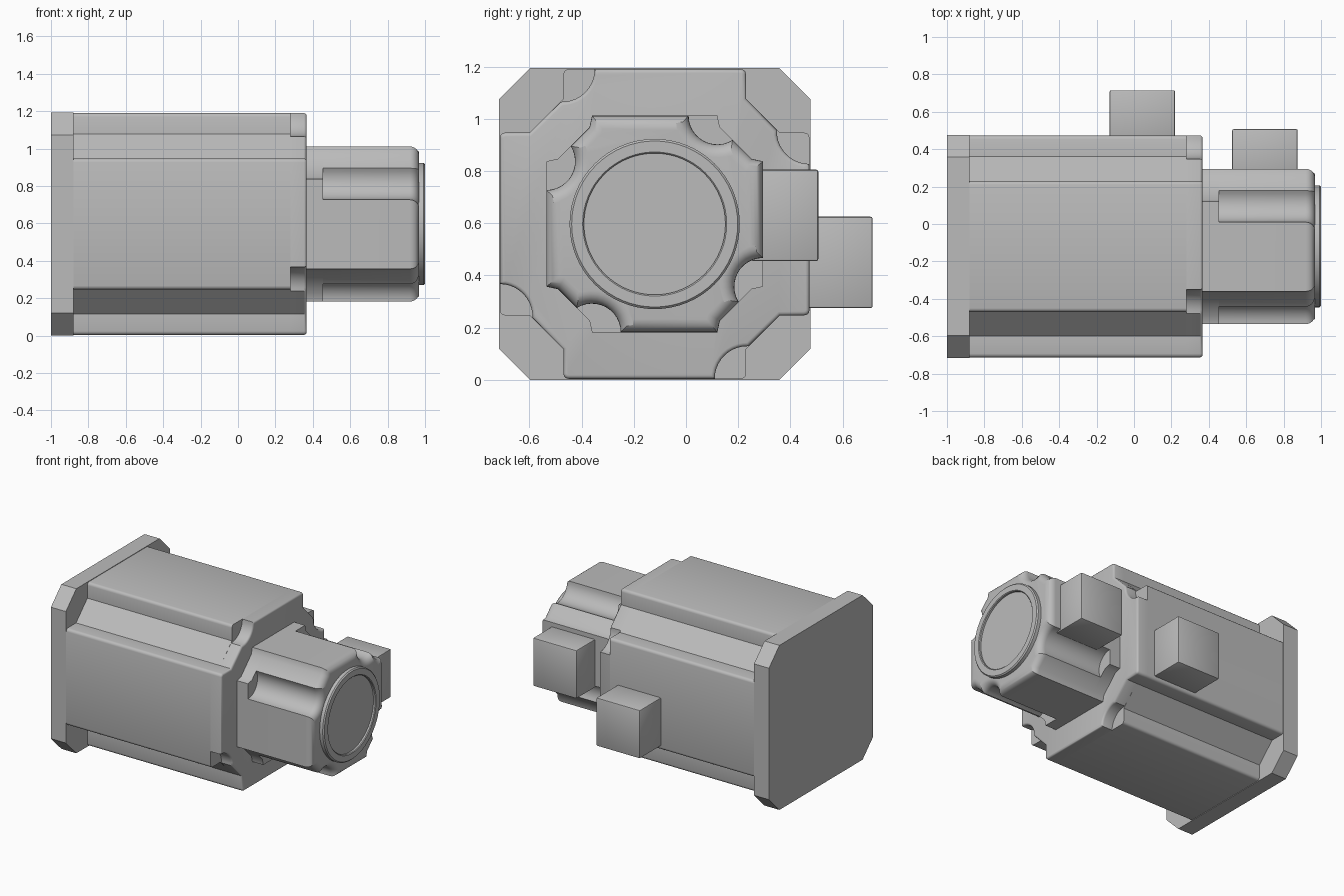
import bpy, bmesh
from math import sin, cos, radians, pi
from mathutils import Vector

cube = bpy.data.objects.get("Cube")
if cube:
    bpy.data.objects.remove(cube, do_unlink=True)

metal = bpy.data.materials.new("light_grey_metal")
metal.use_nodes = True
GREY = (0.5, 0.5, 0.5, 1)
metal.diffuse_color = GREY
metal.node_tree.nodes["Principled BSDF"].inputs["Base Color"].default_value = GREY

AXIS_Y, AXIS_Z = -0.12, 0.597   # shaft axis runs along x


def finish(name, bm, angle=35):
    mesh = bpy.data.meshes.new(name)
    bm.to_mesh(mesh)
    bm.free()
    obj = bpy.data.objects.new(name, mesh)
    bpy.context.collection.objects.link(obj)
    mesh.materials.append(metal)
    bpy.ops.object.select_all(action='DESELECT')
    obj.select_set(True)
    bpy.context.view_layer.objects.active = obj
    bpy.ops.object.shade_smooth_by_angle(angle=radians(angle))
    return obj


def arc(cy, cz, r, start, end, n):
    step = radians(end - start) / n
    return [(cy + r * cos(radians(start) + step * i), cz + r * sin(radians(start) + step * i))
            for i in range(n + 1)]


def four_corners(corner):
    """Repeat one corner outline around the axis."""
    points = []
    for _ in range(4):
        points += corner
        corner = [(-z, y) for y, z in corner]
    return points


def mirrored(corner):
    return [(z, y) for y, z in reversed(corner)]


def inset_outline(points, d):
    """Move every side of a counter-clockwise outline inwards by d."""
    pts = [Vector(p) for p in points]
    result = []
    for i, p in enumerate(pts):
        a = (p - pts[i - 1]).normalized()
        b = (pts[(i + 1) % len(pts)] - p).normalized()
        na, nb = Vector((-a.y, a.x)), Vector((-b.y, b.x))
        result.append(p + (na + nb) * d / (1 + na.dot(nb)))
    return result


def loft(name, outline, rings, angle=35):
    """Sweep an outline along x through (x, inset) rings and cap both ends."""
    bm = bmesh.new()
    loops = [[bm.verts.new((x, AXIS_Y + p[0], AXIS_Z + p[1])) for p in inset_outline(outline, d)]
             for x, d in rings]
    n = len(outline)
    for a, b in zip(loops, loops[1:]):
        for j in range(n):
            k = (j + 1) % n
            bm.faces.new((a[j], a[k], b[k], b[j]))
    bm.faces.new(reversed(loops[0]))
    bm.faces.new(loops[-1])
    return finish(name, bm, angle)


def rounded_end(start, end, r, n):
    """Rings for a sweep whose front rim is a quarter round."""
    return [(start, 0)] + [(end - r + r * sin(pi / 2 * i / n), r - r * cos(pi / 2 * i / n))
                           for i in range(n + 1)]


def block(name, low, high, bevel=0.008):
    bm = bmesh.new()
    bmesh.ops.create_cube(bm, size=1)
    for v in bm.verts:
        v.co = Vector([h if c > 0 else l for c, l, h in zip(v.co, low, high)])
    bmesh.ops.bevel(bm, geom=bm.edges[:], offset=bevel, segments=2, profile=0.5, affect='EDGES')
    return finish(name, bm)


# Rear flange: chamfered square
loft("rear_flange", four_corners([(0.597, 0.477), (0.477, 0.597)]), [(-1, 0), (-0.88, 0)])

# Motor housing with a stepped groove along each corner
H = 0.593
side_lip = arc(H - 0.02, 0.33, 0.02, 0, 90, 3)
top_lip = arc(0.33, H - 0.02, 0.02, 0, 90, 3)
groove = [(0.48, 0.35), (0.35, 0.48)]
loft("motor_housing", four_corners(side_lip + groove + top_lip), [(-0.88, 0), (0.28, 0)])

# Front of the housing, with a round screw pocket beside each groove
pocket = arc(H, 0.355, 0.125, 270, 178, 10)
loft("housing_front", four_corners(pocket + groove[1:] + top_lip),
     rounded_end(0.28, 0.367, 0.014, 3))

# Encoder base and cover, pockets on the opposite side of each corner
E = 0.415
groove = [(0.37, 0.25), (0.25, 0.37)]
loft("encoder_base", four_corners([(E, 0.24)] + groove + [(0.24, E)]), [(0.36, 0), (0.455, 0)])
pocket = arc(E, 0.24, 0.11, 270, 148, 12)
loft("encoder_cover", four_corners(mirrored(pocket + groove[1:] + [(0.24, E)])),
     rounded_end(0.455, 0.968, 0.05, 6))

# Round end cap with a raised rim
circle = arc(0, 0, 0.326, 0, 360, 64)[:-1]
loft("end_cap", circle, [(0.95, 0), (0.992, 0), (1, 0.008), (1, 0.05), (0.995, 0.055), (0.982, 0.055)], 30)

# Cable connectors on the back side
block("motor_connector", (-0.13, 0.44, 0.275), (0.22, 0.715, 0.625))
block("encoder_connector", (0.525, 0.25, 0.455), (0.875, 0.507, 0.805))
